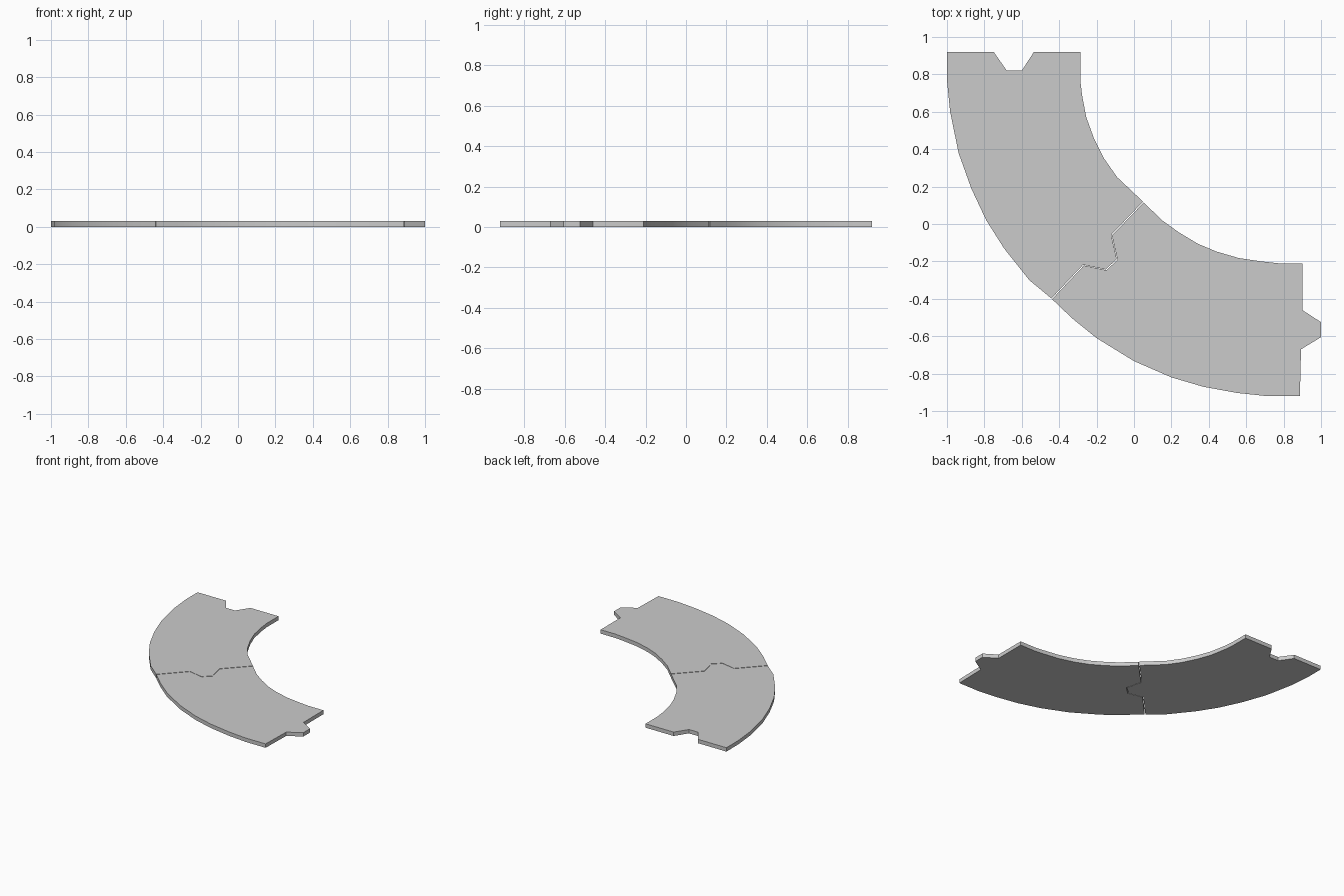
import bpy, bmesh

if "Cube" in bpy.data.objects:
    bpy.data.objects.remove(bpy.data.objects["Cube"])

THICK = 0.031
GAP = 0.002  # hairline joint, half width


def plate(name, outline):
    """Flat plate extruded from a plan outline standing on z = 0."""
    bm = bmesh.new()
    face = bm.faces.new([bm.verts.new((x, y, 0)) for x, y in outline])
    ext = bmesh.ops.extrude_face_region(bm, geom=[face])
    top = [g for g in ext["geom"] if isinstance(g, bmesh.types.BMVert)]
    bmesh.ops.translate(bm, verts=top, vec=(0, 0, THICK))
    bmesh.ops.recalc_face_normals(bm, faces=bm.faces)
    mesh = bpy.data.meshes.new(name)
    bm.to_mesh(mesh)
    bm.free()
    obj = bpy.data.objects.new(name, mesh)
    bpy.context.collection.objects.link(obj)
    bpy.context.view_layer.objects.active = obj
    obj.select_set(True)
    bpy.ops.object.shade_smooth_by_angle(angle=0.35)
    obj.select_set(False)
    return obj


def shift(points, d):
    """Move a joint line along the track direction."""
    return [(x + d, y - d) for x, y in points]


# Joint between the pieces, inner edge to outer edge, with the tab of the first piece
joint = [(0.05, 0.117), (-0.12, -0.06), (-0.09, -0.19), (-0.15, -0.245),
         (-0.27, -0.22), (-0.44, -0.40)]

# Entry end with its socket, outer edge to inner edge
socket = [(-1, 0.92), (-0.75, 0.92), (-0.68, 0.82), (-0.60, 0.82),
          (-0.535, 0.92), (-0.287, 0.92)]

# Exit end with its tab, inner edge to outer edge
tab = [(0.90, -0.21), (0.90, -0.46), (1.0, -0.525), (1.0, -0.605),
       (0.893, -0.67), (0.887, -0.92)]

# Curved edges of each piece
inner_a = [(-0.287, 0.77), (-0.278, 0.69), (-0.255, 0.57), (-0.215, 0.46),
           (-0.16, 0.35), (-0.09, 0.25), (-0.01, 0.175)]
outer_a = [(-0.56, -0.30), (-0.695, -0.13), (-0.79, 0.02), (-0.87, 0.19),
           (-0.938, 0.38), (-0.983, 0.60), (-1, 0.77)]
inner_b = [(0.15, 0.02), (0.24, -0.045), (0.34, -0.105), (0.44, -0.147),
           (0.56, -0.182), (0.68, -0.2), (0.77, -0.21)]
outer_b = [(0.71, -0.92), (0.55, -0.903), (0.37, -0.87), (0.20, -0.82),
           (0.0, -0.733), (-0.2, -0.61), (-0.33, -0.505)]

plate("track_piece_upper", socket + inner_a + shift(joint, -GAP) + outer_a)
plate("track_piece_lower", shift(joint, GAP)[::-1] + inner_b + tab + outer_b)
